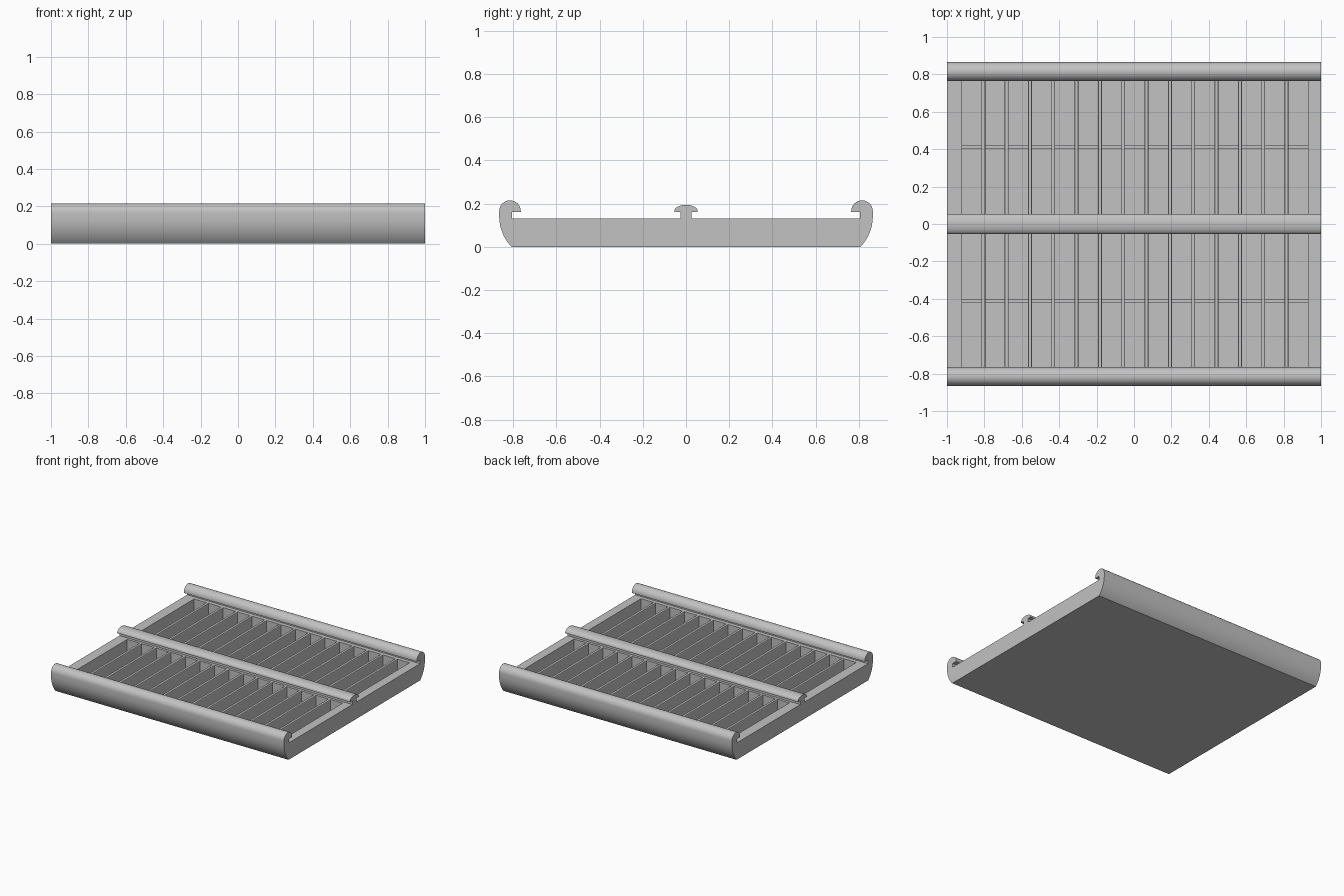
import bpy, bmesh
from math import sin, cos, pi, radians, asin

cube = bpy.data.objects.get("Cube")
if cube:
    bpy.data.objects.remove(cube, do_unlink=True)

grey = bpy.data.materials.new("plain grey")
grey.use_nodes = True
grey.diffuse_color = (0.54, 0.54, 0.54, 1)
grey.node_tree.nodes["Principled BSDF"].inputs["Base Color"].default_value = grey.diffuse_color

TOP, FLOOR = 0.13, 0.02          # rim height, floor thickness
IN, OUT = 0.045, 0.775           # slot ends along y
LEFT, RIGHT = -0.92, 0.93        # slot field along x
SLOTS, GAP = 15, 0.021
PITCH = (RIGHT - LEFT + GAP) / SLOTS


def finish(name, bm):
    bmesh.ops.recalc_face_normals(bm, faces=bm.faces)
    mesh = bpy.data.meshes.new(name)
    bm.to_mesh(mesh)
    bm.free()
    mesh.materials.append(grey)
    obj = bpy.data.objects.new(name, mesh)
    bpy.context.collection.objects.link(obj)
    return obj


def extrude(name, profile):
    """Sweep a (y, z) outline along the full length, smoothing the curves."""
    bm = bmesh.new()
    face = bm.faces.new([bm.verts.new((-1, y, z)) for y, z in profile])
    moved = bmesh.ops.extrude_face_region(bm, geom=[face], use_keep_orig=True)["geom"]
    verts = [v for v in moved if isinstance(v, bmesh.types.BMVert)]
    bmesh.ops.translate(bm, verts=verts, vec=(2, 0, 0))
    obj = finish(name, bm)
    bpy.ops.object.select_all(action='DESELECT')
    obj.select_set(True)
    bpy.context.view_layer.objects.active = obj
    bpy.ops.object.shade_smooth_by_angle(angle=radians(30))
    return obj


def box(name, x, y, z):
    bm = bmesh.new()
    bmesh.ops.create_cube(bm, size=1)
    for v in bm.verts:
        v.co = [(a + b) / 2 + c * (b - a) for (a, b), c in zip((x, y, z), v.co)]
    return finish(name, bm)


# Hooked outer rails with rounded undersides
start = asin(0.14 / 0.2)
belly = [(0.665 + 0.2 * cos(start * (1 - i / 8)), 0.14 - 0.2 * sin(start * (1 - i / 8)))
         for i in range(9)]
hook = [(0.815 + 0.05 * cos(pi * i / 16), 0.165 + 0.05 * sin(pi * i / 16)) for i in range(17)]
outer = [(OUT, 0)] + belly + hook + [(0.765, 0.16), (0.805, 0.16), (0.805, TOP), (OUT, TOP)]
extrude("back_rail", outer)
extrude("front_rail", [(-y, z) for y, z in outer])

# Middle wall with a mushroom-shaped rail
cap = [(0.054 * cos(pi * i / 16), 0.165 + 0.029 * sin(pi * i / 16)) for i in range(17)]
half = [(IN, 0), (IN, TOP), (0.025, TOP), (0.025, 0.16), (0.054, 0.16)]
extrude("middle_rail", half + cap + [(-y, z) for y, z in reversed(half)])

# Each half of the tray: floor, end rims, dividers and low cross ribs
for side, sign in (("back", 1), ("front", -1)):
    span = sorted((sign * IN, sign * OUT))
    box(side + "_floor", (LEFT, RIGHT), span, (0, FLOOR))
    box(side + "_left_rim", (RIGHT, 1), span, (0, TOP))
    box(side + "_right_rim", (-1, LEFT), span, (0, TOP))
    mid = sum(span) / 2
    box(side + "_cross_rib", (LEFT, RIGHT), (mid - 0.01, mid + 0.01), (FLOOR, 0.04))
    for i in range(1, SLOTS):
        x = LEFT + i * PITCH
        wall = box(f"{side}_divider_{i}", (x - GAP, x), span, (FLOOR, TOP))
        # Softened top edges running along the divider
        bm = bmesh.new()
        bm.from_mesh(wall.data)
        edges = [e for e in bm.edges if all(v.co.z > 0.1 for v in e.verts)
                 and abs(e.verts[0].co.x - e.verts[1].co.x) < 0.001]
        bmesh.ops.bevel(bm, geom=edges, offset=0.006, segments=2, profile=0.5, affect='EDGES')
        bm.to_mesh(wall.data)
        bm.free()
